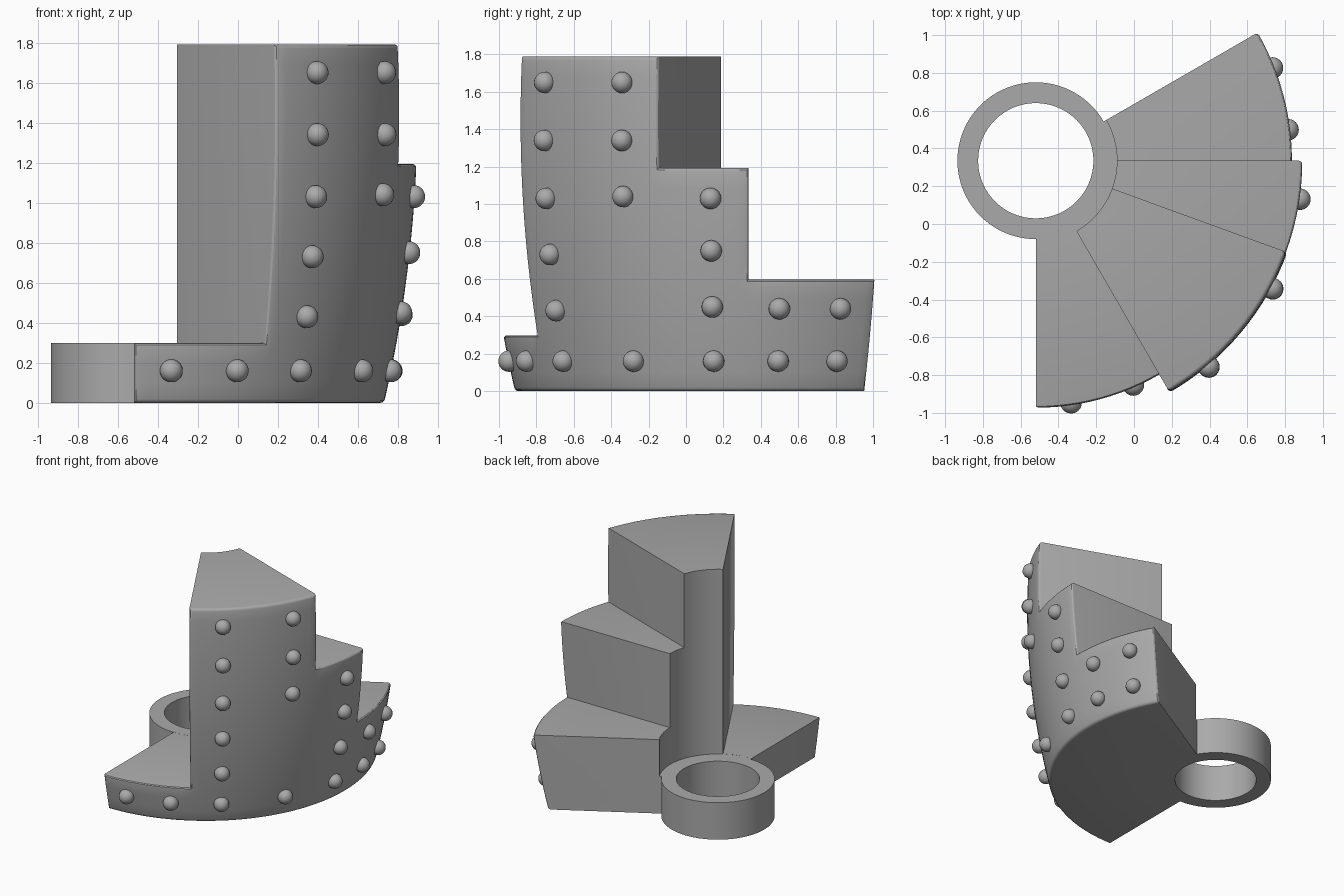
import bpy, bmesh, math
from mathutils import Matrix, Vector

if "Cube" in bpy.data.objects:
    bpy.data.objects.remove(bpy.data.objects["Cube"], do_unlink=True)

AXIS = Vector((-0.52, 0.335, 0))
STEP = 1.79 / 18          # height of one grid level
TURN = 2.5                # degrees per grid column

grey = bpy.data.materials.new("plain grey")
grey.use_nodes = True
grey.diffuse_color = (0.4, 0.4, 0.4, 1)
grey.node_tree.nodes["Principled BSDF"].inputs["Base Color"].default_value = (0.4, 0.4, 0.4, 1)


def finish(name, bm, angle=30):
    bmesh.ops.recalc_face_normals(bm, faces=bm.faces[:])
    mesh = bpy.data.meshes.new(name)
    bm.to_mesh(mesh)
    bm.free()
    mesh.materials.append(grey)
    obj = bpy.data.objects.new(name, mesh)
    bpy.context.collection.objects.link(obj)
    bpy.ops.object.select_all(action='DESELECT')
    obj.select_set(True)
    bpy.context.view_layer.objects.active = obj
    bpy.ops.object.shade_smooth_by_angle(angle=math.radians(angle))
    return obj


def polar(radius, degrees, z):
    a = math.radians(degrees)
    return AXIS + Vector((radius * math.cos(a), radius * math.sin(a), z))


def wall_radius(z):
    # gently bulging outer wall, widest at z = 1.45
    return 1.417 - 0.0795 * (1.45 - z) ** 2


def levels(degrees):
    # number of grid levels filled at this angle
    if degrees < -60:
        return 3
    if degrees < -20:
        return 18
    return 12 if degrees < 0 else 6


# Stepped wedge: polar grid, keeping only its boundary faces
bm = bmesh.new()
cache = {}


def vert(i, j, outer):
    key = (i, j, outer)
    if key not in cache:
        z = j * STEP
        cache[key] = bm.verts.new(polar(wall_radius(z) if outer else 0.43, -90 + i * TURN, z))
    return cache[key]


COLS = 48
heights = [levels(-90 + (i + 0.5) * TURN) for i in range(COLS)]


def filled(i, j):
    return 0 <= i < COLS and 0 <= j < heights[i]


for i in range(COLS):
    for j in range(heights[i]):
        for outer in (True, False):
            bm.faces.new([vert(i, j, outer), vert(i + 1, j, outer),
                          vert(i + 1, j + 1, outer), vert(i, j + 1, outer)])
        for dj in (0, 1):
            if not filled(i, j + 2 * dj - 1):
                bm.faces.new([vert(i, j + dj, True), vert(i + 1, j + dj, True),
                              vert(i + 1, j + dj, False), vert(i, j + dj, False)])
        for di in (0, 1):
            if not filled(i + 2 * di - 1, j):
                bm.faces.new([vert(i + di, j, True), vert(i + di, j + 1, True),
                              vert(i + di, j + 1, False), vert(i + di, j, False)])
bmesh.ops.recalc_face_normals(bm, faces=bm.faces[:])
outer_verts = {v for key, v in cache.items() if key[2]}
rim = [e for e in bm.edges if all(v in outer_verts for v in e.verts)
       and e.calc_face_angle(0) > 0.7]
bmesh.ops.bevel(bm, geom=rim, offset=0.02, segments=3, profile=0.5, affect='EDGES')
finish("stepped_wedge", bm)


def arc_band(name, inner, outer, start, end, height, count):
    # ring or part of a ring with a rectangular section
    bm = bmesh.new()
    closed = end - start == 360
    rows = []
    for k in range(count if closed else count + 1):
        a = start + (end - start) * k / count
        rows.append([bm.verts.new(polar(r, a, z)) for r, z in
                     ((inner, 0), (outer, 0), (outer, height), (inner, height))])
    for k in range(count):
        p, q = rows[k], rows[(k + 1) % len(rows)]
        for c in range(4):
            d = (c + 1) % 4
            bm.faces.new([p[c], p[d], q[d], q[c]])
    if not closed:
        bm.faces.new(rows[0])
        bm.faces.new(rows[-1])
    return finish(name, bm)


# Pivot ring and the collar joining it to the wedge
arc_band("pivot_ring", 0.305, 0.415, 0, 360, 3 * STEP, 96)
arc_band("ring_collar", 0.38, 0.432, -90, 30, 3 * STEP - 0.0005, 48)

# Domed rivets: columns of (angle, heights)
RIVETS = [
    (-81.7, [0.16]),
    (-66.5, [0.16]),
    (-50, [0.16, 0.43, 0.73, 1.03, 1.34, 1.65]),
    (-28.4, [0.16, 1.04, 1.34, 1.65]),
    (-8.3, [0.16, 0.45, 0.75, 1.03]),
    (7, [0.16, 0.44]),
    (21.4, [0.16, 0.44]),
]
bm = bmesh.new()
for angle, zs in RIVETS:
    for z in zs:
        place = Matrix.Translation(polar(wall_radius(z) + 0.01, angle, z))
        bmesh.ops.create_uvsphere(bm, u_segments=24, v_segments=14, radius=0.057, matrix=place)
finish("rivets", bm)
